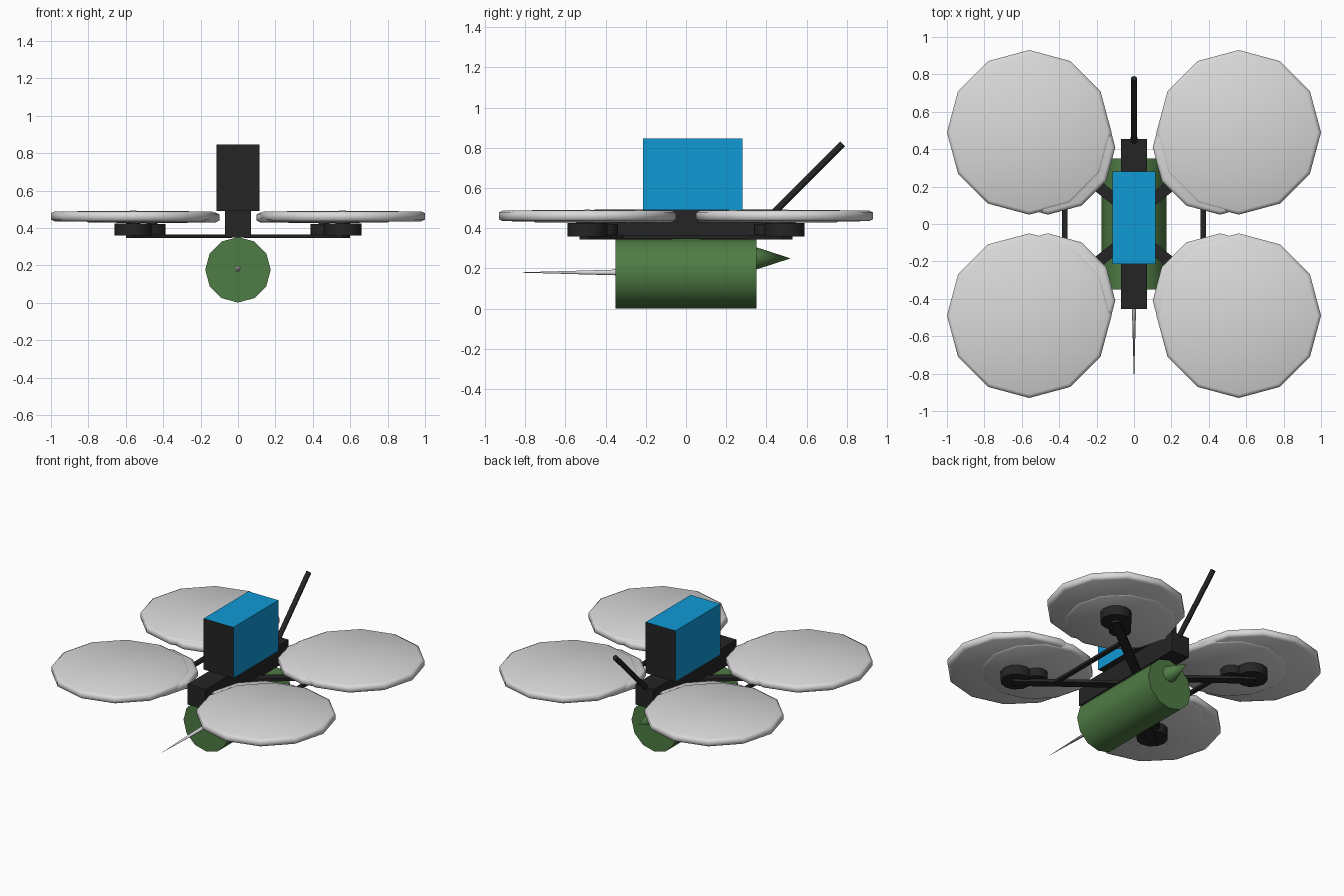
import bpy
import bmesh
from math import cos, sin, tau, radians, atan2
from mathutils import Vector

cube = bpy.data.objects.get("Cube")
if cube:
    bpy.data.objects.remove(cube, do_unlink=True)


def material(name, rgb):
    mat = bpy.data.materials.new(name)
    mat.use_nodes = True
    colour = (*rgb, 1)
    mat.diffuse_color = colour
    mat.node_tree.nodes["Principled BSDF"].inputs["Base Color"].default_value = colour
    return mat


black = material("matt black", (0.018, 0.018, 0.018))
grey = material("light grey", (0.7, 0.7, 0.7))
green = material("olive green", (0.078, 0.2, 0.058))
blue = material("bright blue", (0.005, 0.32, 0.67))


def finish(bm, name, mats):
    bmesh.ops.recalc_face_normals(bm, faces=bm.faces)
    mesh = bpy.data.meshes.new(name)
    bm.to_mesh(mesh)
    bm.free()
    for mat in mats:
        mesh.materials.append(mat)
    obj = bpy.data.objects.new(name, mesh)
    bpy.context.collection.objects.link(obj)
    return obj


def box(name, low, high, mat):
    """Box between two corners."""
    low, high = Vector(low), Vector(high)
    bm = bmesh.new()
    bmesh.ops.create_cube(bm, size=1)
    bmesh.ops.scale(bm, vec=high - low, verts=bm.verts)
    bmesh.ops.translate(bm, vec=(low + high) / 2, verts=bm.verts)
    return finish(bm, name, [mat])


def lathe(name, profile, base, direction, mat, sides=12, smooth_all=False):
    """Turn (radius, height) points around an axis; radius 0 makes a pole."""
    bm = bmesh.new()
    rings = []
    for r, h in profile:
        if r == 0:
            rings.append([bm.verts.new((0, 0, h))])
        else:
            rings.append([bm.verts.new((r * cos(tau * i / sides), r * sin(tau * i / sides), h))
                          for i in range(sides)])
    for a, b in zip(rings, rings[1:]):
        for i in range(sides):
            j = (i + 1) % sides
            corners = [a[i % len(a)], a[j % len(a)], b[j % len(b)], b[i % len(b)]]
            bm.faces.new(list(dict.fromkeys(corners)))
    for ring in (rings[0], rings[-1]):
        if len(ring) > 1:
            bm.faces.new(ring)
    obj = finish(bm, name, [mat])
    obj.location = base
    obj.rotation_euler = Vector(direction).to_track_quat('Z', 'Y').to_euler()
    for other in bpy.context.selected_objects:
        other.select_set(False)
    obj.select_set(True)
    bpy.context.view_layer.objects.active = obj
    if smooth_all:
        bpy.ops.object.shade_smooth()
    else:
        bpy.ops.object.shade_smooth_by_angle(angle=radians(40))
    return obj


UP, BACK, FRONT = (0, 0, 1), (0, 1, 0), (0, -1, 0)

# Central frame and the battery with blue wrap and black ends
box("body_frame", (-0.07, -0.455, 0.35), (0.07, 0.455, 0.492), black)
battery = box("battery", (-0.115, -0.215, 0.49), (0.115, 0.28, 0.845), blue)
battery.data.materials.append(black)
for face in battery.data.polygons:
    if abs(face.normal.y) > 0.5 or face.normal.z < -0.5:
        face.material_index = 1

# Payload canister with rear cone and front probe
lathe("canister", [(0.175, -0.35), (0.175, 0.35)], (0, 0, 0.176), BACK, green)
lathe("rear_cone", [(0.055, 0), (0, 0.17)], (0, 0.35, 0.25), BACK, green)
lathe("front_probe", [(0.014, 0), (0, 0.5)], (0, -0.35, 0.18), FRONT, grey)

# Antenna
lathe("antenna", [(0.017, 0), (0.017, 0.5)], (0, 0.425, 0.465), (0, 1, 1), black)


def rotor(name, x, y, radius, drop):
    """Slightly domed propeller disc with a rounded rim."""
    rim = radius - 0.02
    profile = [(0, 0.432), (rim, 0.435), (radius, 0.445),
               (radius, 0.478), (rim, 0.488), (0, 0.492)]
    lathe(name, profile, (x, y, -drop), UP, grey, smooth_all=True)


# Arms, motors and rotors at the four corners
for side, sx in (("left", 1), ("right", -1)):
    box(side + "_brace", (sx * 0.37 - 0.015, -0.34, 0.346),
        (sx * 0.37 + 0.015, 0.34, 0.364), black)
    for end, sy in (("rear", 1), ("front", -1)):
        tag = f"{end}_{side}_"
        start, tip = Vector((sx * 0.05, sy * 0.09, 0.355)), Vector((sx * 0.58, sy * 0.505, 0.355))
        run = tip - start
        arm = box(tag + "arm", (0, -0.03, -0.01), (run.length, 0.03, 0.01), black)
        arm.location = start
        arm.rotation_euler.z = atan2(run.y, run.x)
        outer, inner = (sx * 0.56, sy * 0.49), (sx * 0.46, sy * 0.41)
        lathe(tag + "outer_motor", [(0.1, 0.36), (0.1, 0.425), (0.04, 0.425), (0.04, 0.445)],
              (*outer, 0), UP, black)
        lathe(tag + "inner_motor", [(0.072, 0.366), (0.072, 0.422), (0.03, 0.422), (0.03, 0.44)],
              (*inner, 0), UP, black)
        rotor(tag + "outer_rotor", *outer, 0.44, 0)
        rotor(tag + "inner_rotor", *inner, 0.36, 0.006)
